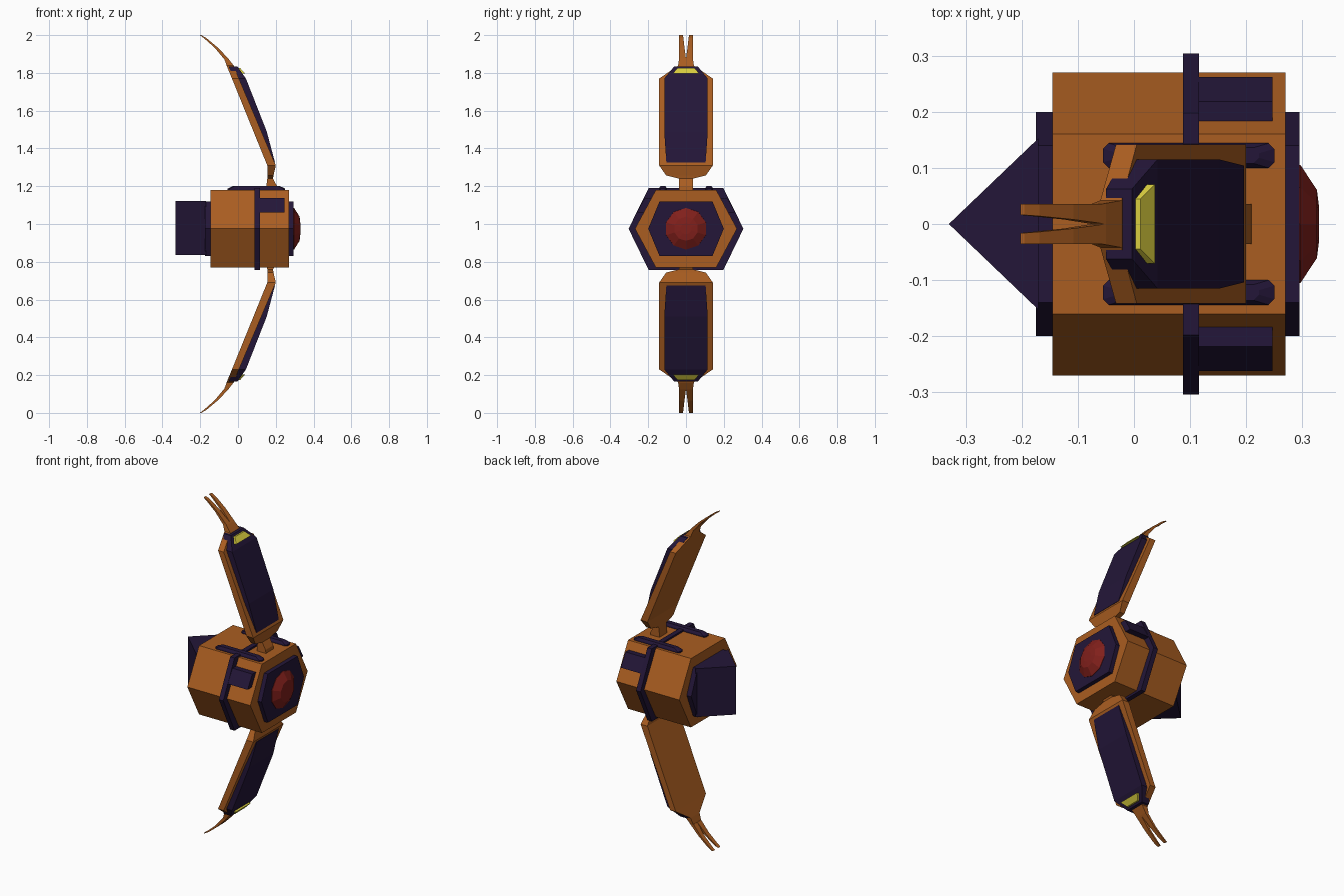
import bpy, bmesh, math

if "Cube" in bpy.data.objects:
    bpy.data.objects.remove(bpy.data.objects["Cube"])


def material(name, rgb):
    m = bpy.data.materials.new(name)
    m.diffuse_color = (*rgb, 1)
    m.use_nodes = True
    m.node_tree.nodes["Principled BSDF"].inputs["Base Color"].default_value = m.diffuse_color
    return m


ORANGE = material("orange", (0.40, 0.11, 0.015))
DARK = material("dark_purple", (0.017, 0.008, 0.04))
RED = material("red", (0.22, 0.014, 0.011))
YELLOW = material("yellow", (0.70, 0.62, 0.05))


def skin(name, rings, mat):
    """Join a series of equal-length point rings into a capped solid."""
    bm = bmesh.new()
    loops = [[bm.verts.new(p) for p in r] for r in rings]
    n = len(loops[0])
    for a, b in zip(loops, loops[1:]):
        for i in range(n):
            j = (i + 1) % n
            bm.faces.new((a[i], a[j], b[j], b[i]))
    bm.faces.new(loops[0][::-1])
    bm.faces.new(loops[-1])
    bmesh.ops.recalc_face_normals(bm, faces=bm.faces)
    me = bpy.data.meshes.new(name)
    bm.to_mesh(me)
    bm.free()
    ob = bpy.data.objects.new(name, me)
    bpy.context.collection.objects.link(ob)
    me.materials.append(mat)
    return ob


def hexagon(x, wide, corner, low, high):
    mid = 0.975
    return [(x, wide, mid), (x, corner, high), (x, -corner, high),
            (x, -wide, mid), (x, -corner, low), (x, corner, low)]


def hex_prism(name, x0, x1, mat, *size):
    return skin(name, [hexagon(x0, *size), hexagon(x1, *size)], mat)


def blade(name, stations, mat, flip):
    """Rectangular sections (z, x0, x1, y0, y1); flip mirrors about z = 1."""
    rings = []
    for z, x0, x1, y0, y1 in stations:
        z = 2 - z if flip else z
        rings.append([(x0, y0, z), (x1, y0, z), (x1, y1, z), (x0, y1, z)])
    return skin(name, rings, mat)


def centred(stations):
    return [(z, x0, x1, -h, h) for z, x0, x1, h in stations]


# Hexagonal hull, raised band and end caps
hex_prism("hull", -0.145, 0.27, ORANGE, 0.27, 0.16, 0.77, 1.18)
hex_prism("hull_band", 0.087, 0.116, DARK, 0.304, 0.198, 0.757, 1.19)
hex_prism("front_cap", 0.26, 0.295, DARK, 0.20, 0.14, 0.83, 1.12)
hex_prism("rear_cap", -0.175, -0.14, DARK, 0.20, 0.14, 0.83, 1.12)

# Wedge at the rear
wedge = [(-0.33, 0), (-0.17, -0.153), (-0.17, 0.153)]
skin("rear_wedge", [[(x, y, z) for x, y in wedge] for z in (0.835, 1.123)], DARK)

# Faceted lens
lens = []
for x, r in ((0.285, 0.112), (0.297, 0.11), (0.326, 0.064), (0.33, 0.03)):
    lens.append([(x, r * math.cos(math.tau * (i + 0.5) / 10),
                  0.975 + r * math.sin(math.tau * (i + 0.5) / 10)) for i in range(10)])
skin("lens", lens, RED)

for side, s in (("left", 1), ("right", -1)):
    # Thick panel on the upper sloping face
    prof = [(0.17, 1.135), (0.218, 1.137), (0.262, 1.06), (0.21, 1.06)]
    skin(side + "_side_panel",
         [[(x, s * y, z) for y, z in prof] for x in (0.11, 0.247)], DARK)
    # Low rail on the roof with chamfered ends
    rail = []
    for z, x0, x1, y0, y1 in ((1.17, -0.055, 0.25, 0.10, 0.144),
                              (1.187, -0.055, 0.25, 0.10, 0.144),
                              (1.2, -0.028, 0.223, 0.108, 0.136)):
        c = 0.01
        rail.append([(x, s * y, z) for x, y in (
            (x0, y0 + c), (x0 + c, y0), (x1 - c, y0), (x1, y0 + c),
            (x1, y1 - c), (x1 - c, y1), (x0 + c, y1), (x0, y1 - c))])
    skin(side + "_roof_rail", rail, DARK)

for pos, flip in (("upper", False), ("lower", True)):
    # Neck and plate of the arm in one piece
    blade(pos + "_arm", centred([
        (1.17, 0.15, 0.21, 0.036), (1.20, 0.15, 0.207, 0.036),
        (1.24, 0.155, 0.185, 0.036), (1.257, 0.157, 0.188, 0.105),
        (1.31, 0.155, 0.20, 0.142), (1.77, -0.032, 0.005, 0.142),
        (1.838, -0.06, -0.022, 0.042), (1.88, -0.075, -0.055, 0.036)]), ORANGE, flip)
    # Bulged dark panel
    blade(pos + "_arm_panel", centred([
        (1.325, 0.165, 0.196, 0.104), (1.49, 0.10, 0.152, 0.115),
        (1.77, -0.02, 0.042, 0.115), (1.835, -0.05, -0.004, 0.062)]), DARK, flip)
    # Yellow lamp on the panel's end slope
    blade(pos + "_lamp", centred([
        (1.797, -0.01, 0.037, 0.07), (1.825, -0.02, 0.012, 0.045)]), YELLOW, flip)
    # Forked tip
    for side, s in (("left", 1), ("right", -1)):
        blade(f"{pos}_{side}_prong", [
            (1.875, -0.075, -0.05, 0, s * 0.036),
            (1.935, -0.125, -0.108, s * 0.008, s * 0.036),
            (1.985, -0.182, -0.168, s * 0.014, s * 0.036),
            (2.0, -0.202, -0.195, s * 0.016, s * 0.036)], ORANGE, flip)
